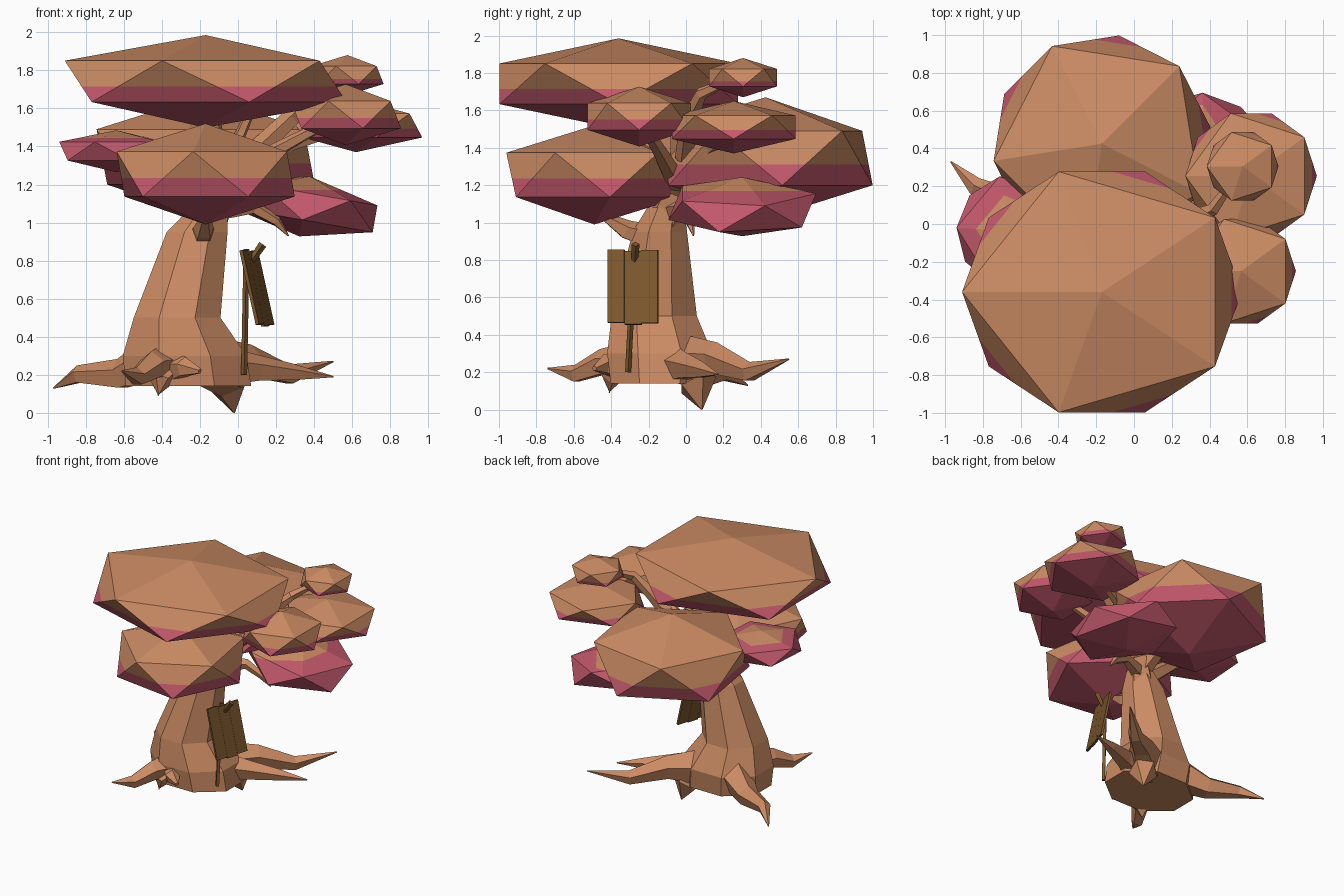
import bpy, bmesh, math
from mathutils import Vector, Matrix


def material(name, rgb):
    m = bpy.data.materials.new(name)
    m.diffuse_color = (*rgb, 1)
    return m


TAN = material("warm_tan", (0.60, 0.26, 0.127))
PINK = material("dusky_pink", (0.55, 0.10, 0.15))
WOOD = material("sign_brown", (0.205, 0.098, 0.027))


def finish(name, bm, mats):
    bmesh.ops.recalc_face_normals(bm, faces=bm.faces)
    me = bpy.data.meshes.new(name)
    bm.to_mesh(me)
    bm.free()
    for m in mats:
        me.materials.append(m)
    ob = bpy.data.objects.new(name, me)
    bpy.context.collection.objects.link(ob)
    return ob


def clump(name, centre, ring, half_height, turn, split, tilt=0, depth=1):
    """Flattened icosahedron, tan above the split height and pink below it."""
    bm = bmesh.new()
    bmesh.ops.create_icosphere(bm, subdivisions=1, radius=1)
    r = ring / 0.894
    mat = (Matrix.Translation(centre) @ Matrix.Rotation(math.radians(tilt), 4, 'Y')
           @ Matrix.Diagonal((r, r * depth, half_height, 1))
           @ Matrix.Rotation(math.radians(turn), 4, 'Z'))
    bm.transform(mat)
    bmesh.ops.bisect_plane(bm, geom=bm.verts[:] + bm.edges[:] + bm.faces[:],
                           plane_co=(0, 0, split), plane_no=(0, 0, 1))
    for f in bm.faces:
        f.material_index = 0 if f.calc_center_median().z > split else 1
    finish(name, bm, [TAN, PINK])


def skin(bm, rings):
    """Join rings of vertices into a closed tube."""
    n = len(rings[0])
    for a, b in zip(rings, rings[1:]):
        for i in range(n):
            j = (i + 1) % n
            bm.faces.new((a[i], a[j], b[j], b[i]))
    bm.faces.new(rings[0][::-1])
    bm.faces.new(rings[-1])


def limb(name, path, mat=TAN, sides=5):
    """Tapered tube through (x, y, z, radius) points."""
    bm = bmesh.new()
    pts = [Vector(p[:3]) for p in path]
    rings = []
    for i, p in enumerate(pts):
        t = (pts[min(i + 1, len(pts) - 1)] - pts[max(i - 1, 0)]).normalized()
        ref = Vector((0, 0, 1)) if abs(t.z) < 0.8 else Vector((0, 1, 0))
        u = t.cross(ref).normalized()
        v = u.cross(t)
        ring = []
        for k in range(sides):
            a = math.tau * k / sides + math.pi / 2
            ring.append(bm.verts.new(p + path[i][3] * (u * math.cos(a) + v * math.sin(a))))
        rings.append(ring)
    skin(bm, rings)
    finish(name, bm, [mat])


# Foliage: centre, ring radius, half height, turn, colour split, tilt, depth
clump("crown_foliage", (-0.17, -0.36, 1.742), 0.74, 0.243, 180, 1.715, 0, 0.905)
clump("back_foliage", (-0.17, 0.425, 1.345), 0.58, 0.325, 45, 1.31)
clump("front_foliage", (-0.17, -0.49, 1.255), 0.475, 0.265, 190, 1.235)
clump("right_foliage", (0.62, 0.255, 1.51), 0.348, 0.14, 180, 1.495)
clump("right_front_foliage", (0.567, -0.25, 1.567), 0.29, 0.16, 180, 1.55)
clump("small_top_foliage", (0.575, 0.305, 1.775), 0.19, 0.105, 180, 1.755)
clump("low_right_foliage", (0.35, 0.30, 1.085), 0.395, 0.16, 18, 1.17, 10)
clump("left_foliage", (-0.64, -0.04, 1.375), 0.30, 0.11, 176, 1.445)

# Trunk: flared eight-sided stack of rings (x, y, z, rx, ry)
bm = bmesh.new()
rings = []
for x, y, z, rx, ry in [(-0.26, -0.14, 0.14, 0.34, 0.27), (-0.28, -0.14, 0.3, 0.335, 0.29),
                        (-0.32, -0.17, 0.5, 0.235, 0.235), (-0.215, -0.14, 0.95, 0.165, 0.15),
                        (-0.15, -0.11, 1.08, 0.10, 0.10)]:
    rings.append([bm.verts.new((x + rx * math.cos(math.tau * (k + 0.5) / 8) * 1.05,
                                y + ry * math.sin(math.tau * (k + 0.5) / 8) * 1.05, z))
                  for k in range(8)])
skin(bm, rings)
finish("trunk", bm, [TAN])

# Branches reaching into the foliage
limb("main_branch", [(-0.16, -0.11, 1.0, 0.11), (-0.08, -0.05, 1.18, 0.08),
                     (0.06, 0.0, 1.34, 0.06), (0.28, 0.02, 1.55, 0.05),
                     (0.42, 0.08, 1.69, 0.035), (0.56, 0.28, 1.78, 0.015)])
limb("crown_branch", [(-0.12, -0.08, 1.1, 0.08), (-0.1, -0.16, 1.32, 0.05),
                      (-0.14, -0.25, 1.6, 0.04)])
limb("thin_branch", [(-0.07, -0.05, 1.3, 0.04), (0.02, -0.06, 1.48, 0.03),
                     (0.1, -0.1, 1.66, 0.02)])
limb("back_branch", [(-0.14, -0.06, 1.1, 0.07), (-0.16, 0.1, 1.2, 0.05),
                     (-0.17, 0.35, 1.3, 0.03)])
limb("front_branch", [(-0.19, -0.18, 0.92, 0.07), (-0.18, -0.32, 0.96, 0.055),
                      (-0.17, -0.45, 1.04, 0.02)])
limb("right_branch", [(0.05, 0.03, 1.33, 0.055), (0.3, 0.16, 1.42, 0.04),
                      (0.52, 0.24, 1.48, 0.025)])
limb("right_front_branch", [(-0.06, -0.04, 1.2, 0.06), (0.2, -0.14, 1.38, 0.04),
                            (0.48, -0.23, 1.53, 0.025)])
limb("left_branch", [(-0.18, -0.1, 1.04, 0.07), (-0.4, -0.06, 1.22, 0.05),
                     (-0.6, -0.02, 1.36, 0.03)])
limb("low_right_branch", [(-0.12, -0.08, 1.06, 0.06), (0.08, 0.0, 1.08, 0.04),
                          (0.2, 0.02, 1.01, 0.028), (0.265, 0.04, 0.93, 0.004)])

# Roots: spreading, pointed
limb("left_root", [(-0.4, -0.02, 0.3, 0.14), (-0.62, 0.1, 0.2, 0.085),
                   (-0.84, 0.2, 0.2, 0.05), (-0.97, 0.33, 0.13, 0.004)])
limb("front_left_root", [(-0.38, -0.28, 0.25, 0.12), (-0.45, -0.45, 0.25, 0.075),
                         (-0.53, -0.59, 0.19, 0.05), (-0.61, -0.74, 0.22, 0.004)])
limb("front_spike_root", [(-0.36, -0.3, 0.24, 0.1), (-0.41, -0.41, 0.17, 0.06),
                          (-0.42, -0.41, 0.09, 0.004)])
limb("front_small_root", [(-0.34, -0.32, 0.23, 0.09), (-0.28, -0.44, 0.24, 0.055),
                          (-0.2, -0.49, 0.22, 0.015)])
limb("back_right_root", [(-0.12, 0.0, 0.26, 0.14), (0.06, 0.16, 0.27, 0.09),
                         (0.27, 0.34, 0.2, 0.055), (0.5, 0.55, 0.27, 0.004)])
limb("right_root", [(-0.1, -0.08, 0.24, 0.12), (0.1, 0.0, 0.23, 0.075),
                    (0.3, 0.09, 0.21, 0.045), (0.5, 0.17, 0.19, 0.004)])
limb("tap_root", [(-0.12, -0.02, 0.25, 0.15), (-0.04, 0.06, 0.14, 0.11),
                  (-0.02, 0.085, 0.0, 0.004)])

# Sign: leaning post, peg and three ragged planks
limb("sign_post", [(0.032, -0.31, 0.2, 0.016), (0.045, -0.275, 0.86, 0.016)], WOOD, 4)
limb("sign_peg", [(0.05, -0.275, 0.77, 0.016), (0.13, -0.27, 0.885, 0.022)], WOOD, 4)
u = Vector((0.08, 0.265, 0)).normalized()
v = Vector((-0.085, 0.0, 0.385)).normalized()
n = u.cross(v).normalized()
frame = Matrix.Translation((0.1, -0.283, 0.655)) @ Matrix((u, v, n)).transposed().to_4x4()
for i, (low, high) in enumerate([(-0.195, 0.205), (-0.205, 0.197), (-0.197, 0.202)]):
    bm = bmesh.new()
    bmesh.ops.create_cube(bm, size=1)
    bm.transform(frame @ Matrix.Translation(((i - 1) * 0.094, (low + high) / 2, 0))
                 @ Matrix.Diagonal((0.093, high - low, 0.018, 1)))
    finish("sign_plank_%d" % (i + 1), bm, [WOOD])
